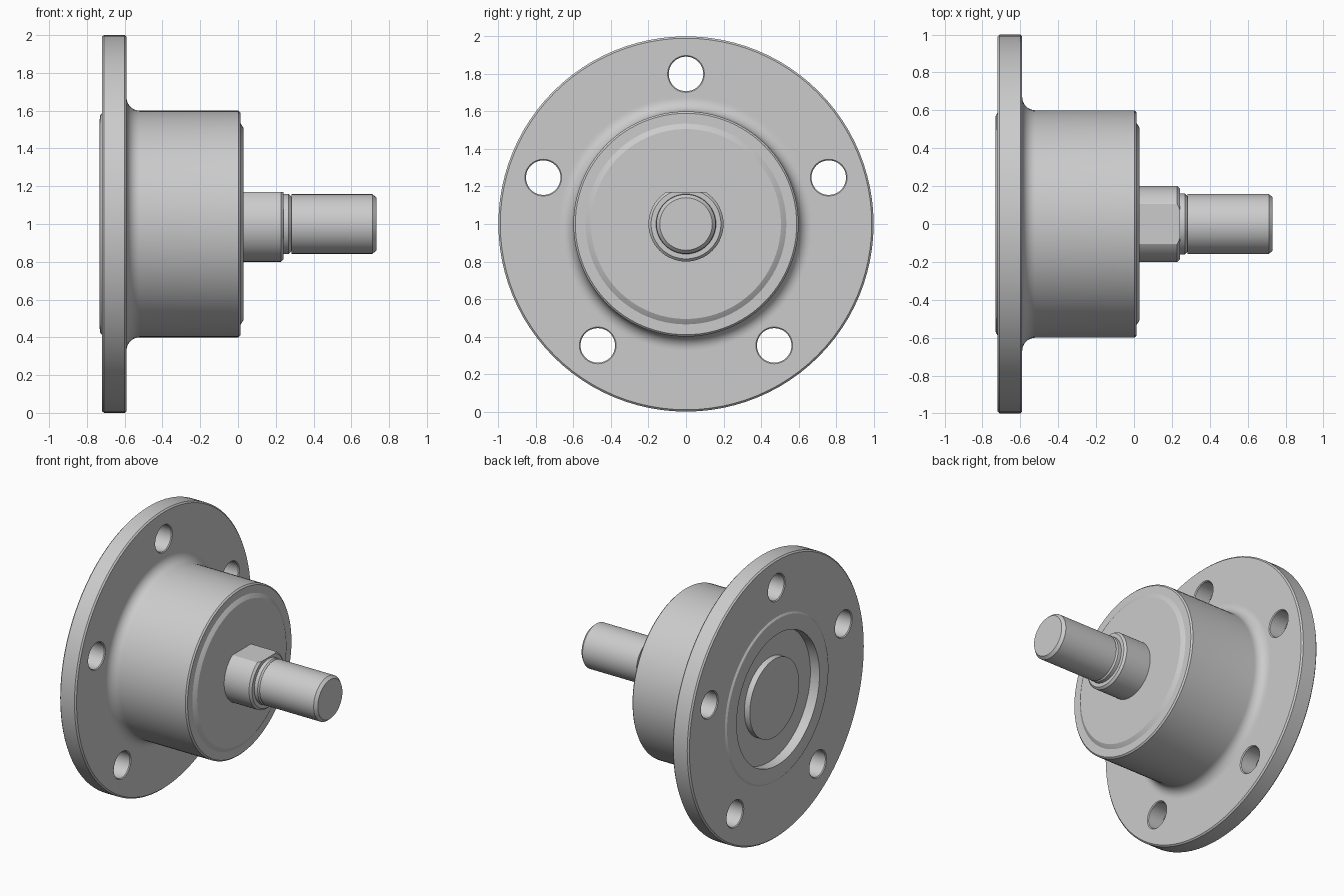
import bpy, bmesh, math
from mathutils import Vector

if "Cube" in bpy.data.objects:
    bpy.data.objects.remove(bpy.data.objects["Cube"])

AXIS_Z = 1.0


def lathe(name, profile, segs=96, offset=(0, 0), flat=None):
    """Spin (x, radius) points about the x axis, cap both ends."""
    bm = bmesh.new()
    rings = []
    for x, r in profile:
        ring = []
        for i in range(segs):
            a = 2 * math.pi * i / segs
            ring.append(bm.verts.new((x, r * math.cos(a) + offset[0],
                                      r * math.sin(a) + offset[1])))
        rings.append(ring)
    for a, b in zip(rings, rings[1:]):
        for i in range(segs):
            j = (i + 1) % segs
            bm.faces.new((a[i], a[j], b[j], b[i]))
    bm.faces.new(rings[0])
    bm.faces.new(rings[-1])
    if flat is not None:
        geom = bm.verts[:] + bm.edges[:] + bm.faces[:]
        bmesh.ops.bisect_plane(bm, geom=geom, plane_co=Vector((0, 0, flat)),
                               plane_no=Vector((0, 0, 1)), clear_outer=True)
        bmesh.ops.holes_fill(bm, edges=[e for e in bm.edges if e.is_boundary], sides=0)
    bmesh.ops.recalc_face_normals(bm, faces=bm.faces[:])
    mesh = bpy.data.meshes.new(name)
    bm.to_mesh(mesh)
    bm.free()
    ob = bpy.data.objects.new(name, mesh)
    ob.location.z = AXIS_Z
    bpy.context.collection.objects.link(ob)
    return ob


def select_only(ob):
    bpy.ops.object.select_all(action='DESELECT')
    ob.select_set(True)
    bpy.context.view_layer.objects.active = ob


# Flanged housing: rear boss, recess, pilot ring, flange, fillet, barrel, front lip
fillet = [(-0.52 - 0.07 * math.sin(t), 0.67 - 0.07 * math.cos(t))
          for t in [math.pi / 2 * (1 - k / 8) for k in range(9)]]
housing = lathe("flanged_housing", [
    (-0.703, 0.28), (-0.66, 0.28), (-0.66, 0.47), (-0.732, 0.47),
    (-0.732, 0.555), (-0.729, 0.575), (-0.72, 0.588),
    (-0.72, 0.99), (-0.71, 1.0), (-0.60, 1.0), (-0.59, 0.99),
    (-0.59, 0.68), *fillet,
    (0.002, 0.6), (0.012, 0.59), (0.012, 0.535),
    (0.022, 0.52), (0.03, 0.506)])

# Five chamfered bolt holes
for k in range(5):
    a = math.radians(90 + 72 * k)
    cutter = lathe("bolt_hole_cutter",
                   [(-0.75, 0.128), (-0.714, 0.092), (-0.596, 0.092), (-0.56, 0.128)],
                   segs=48, offset=(0.8 * math.cos(a), 0.8 * math.sin(a)))
    cutter.hide_render = True
    select_only(housing)
    mod = housing.modifiers.new("bolt_hole", 'BOOLEAN')
    mod.operation = 'DIFFERENCE'
    mod.solver = 'EXACT'
    mod.object = cutter
    bpy.ops.object.modifier_apply(modifier=mod.name)
    bpy.data.objects.remove(cutter)

# Stepped shaft: collar with one flat on top, relief groove, chamfered end
shaft = lathe("stepped_shaft", [
    (0.0, 0.2), (0.228, 0.2), (0.242, 0.186), (0.242, 0.16), (0.268, 0.16),
    (0.283, 0.145), (0.283, 0.158), (0.712, 0.158), (0.732, 0.14)],
    segs=64, flat=0.17)

for ob in (housing, shaft):
    select_only(ob)
    bpy.ops.object.shade_smooth_by_angle(angle=math.radians(25))
